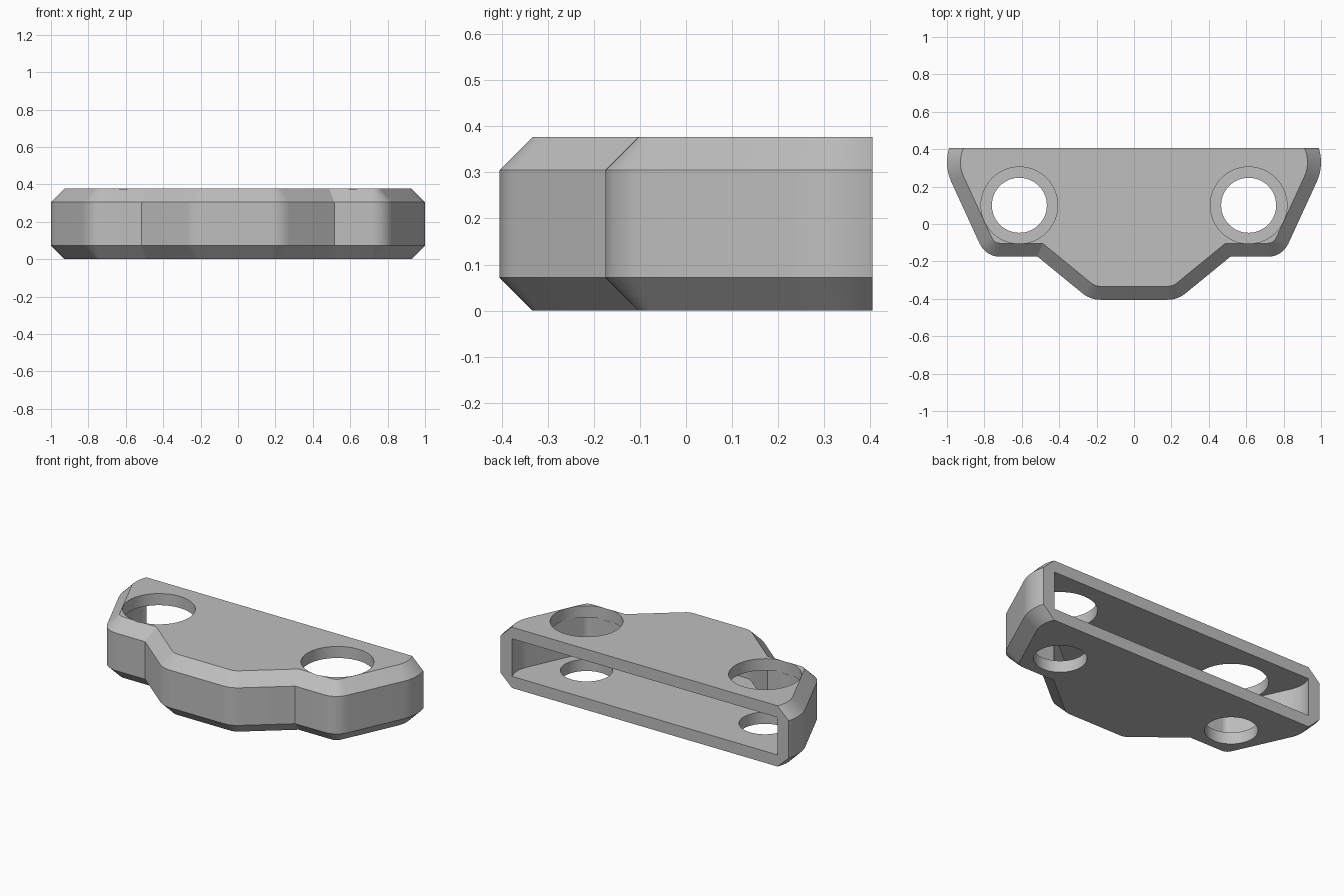
import bpy, bmesh, math

cube = bpy.data.objects.get("Cube")
if cube:
    bpy.data.objects.remove(cube, do_unlink=True)

BACK = 0.405       # flat open back
HEIGHT = 0.377
WALL = 0.072       # wall thickness and chamfer size
HOLE_X, HOLE_Y = 0.613, 0.1
SLOPE, DIAGONAL = math.radians(-24.8), math.radians(-50.6)

grey = bpy.data.materials.new("plain_grey")
grey.use_nodes = True
colour = (0.52, 0.52, 0.52, 1)
grey.diffuse_color = colour
grey.node_tree.nodes["Principled BSDF"].inputs["Base Color"].default_value = colour


def arc(cx, cy, r, start, end, steps=10):
    return [(cx + r * math.cos(start + (end - start) * i / steps),
             cy + r * math.sin(start + (end - start) * i / steps))
            for i in range(steps + 1)]


def outline(inset):
    """Closed bracket outline, moved inward by the inset."""
    upper = 0.25 - inset
    half = arc(0.75, 0.33, upper, math.asin((BACK - 0.33) / upper), SLOPE)
    half += arc(0.716, -0.055, 0.12 - inset, SLOPE, -math.pi / 2)
    half.append((0.515 - inset * math.tan(math.radians(20)), -0.175 + inset))
    half += arc(0.18, -0.255, 0.15 - inset, DIAGONAL, -math.pi / 2)
    return half + [(-x, y) for x, y in reversed(half)]


def loft(name, layers):
    """Join stacked (outline, z) layers into one closed solid."""
    bm = bmesh.new()
    rings = [[bm.verts.new((x, y, z)) for x, y in points] for points, z in layers]
    for low, high in zip(rings, rings[1:]):
        for i in range(len(low)):
            j = (i + 1) % len(low)
            bm.faces.new((low[i], low[j], high[j], high[i]))
    bm.faces.new(rings[0])
    bm.faces.new(rings[-1])
    bmesh.ops.recalc_face_normals(bm, faces=bm.faces)
    mesh = bpy.data.meshes.new(name)
    bm.to_mesh(mesh)
    bm.free()
    mesh.materials.append(grey)
    obj = bpy.data.objects.new(name, mesh)
    bpy.context.collection.objects.link(obj)
    return obj


def cut(target, cutter):
    cutter.hide_render = True
    mod = target.modifiers.new("cut", 'BOOLEAN')
    mod.operation = 'DIFFERENCE'
    mod.solver = 'EXACT'
    mod.object = cutter
    bpy.context.view_layer.objects.active = target
    bpy.ops.object.modifier_apply(modifier=mod.name)
    bpy.data.objects.remove(cutter, do_unlink=True)


# Chamfered housing
housing = loft("bracket_housing", [
    (outline(WALL), 0), (outline(0), WALL),
    (outline(0), HEIGHT - WALL), (outline(WALL), HEIGHT)])

# Cavity open at the back
inner = outline(WALL)
inner = [(inner[0][0], BACK + 0.1)] + inner + [(inner[-1][0], BACK + 0.1)]
cut(housing, loft("cavity_cutter", [(inner, WALL), (inner, HEIGHT - WALL)]))

# Wide holes in the top plate, narrow holes in the bottom plate
for side in (-1, 1):
    for name, radius, low, high in (("top_hole_cutter", 0.205, 0.3, 0.5),
                                    ("bottom_hole_cutter", 0.147, -0.1, 0.15)):
        circle = arc(side * HOLE_X, HOLE_Y, radius, 0, 2 * math.pi, 64)[:-1]
        cut(housing, loft(name, [(circle, low), (circle, high)]))

# Smooth rounded corners, sharp edges kept
bpy.ops.object.select_all(action='DESELECT')
housing.select_set(True)
bpy.context.view_layer.objects.active = housing
bpy.ops.object.shade_smooth_by_angle(angle=math.radians(25))
